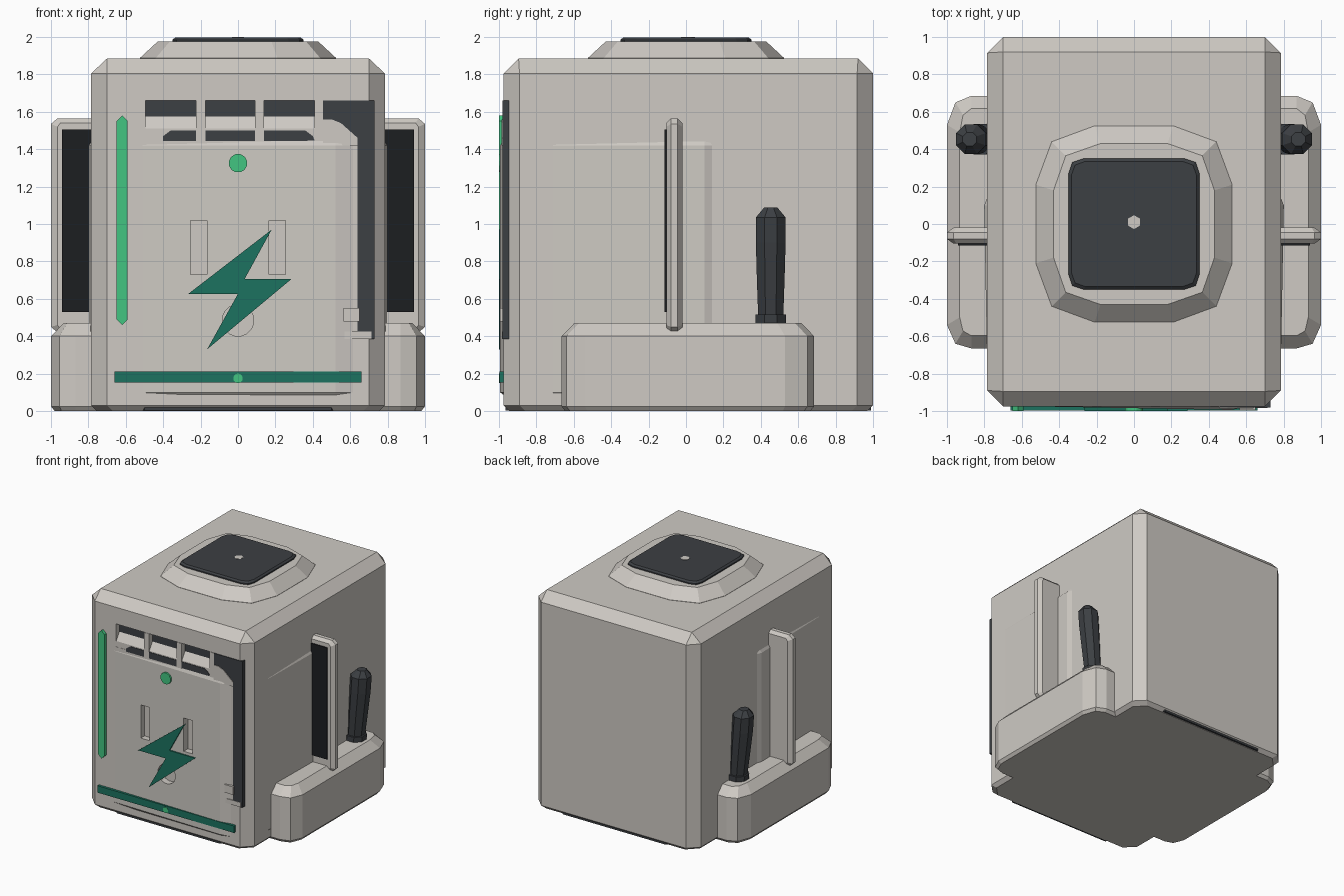
import bpy, bmesh
from math import cos, sin, pi

if "Cube" in bpy.data.objects:
    bpy.data.objects.remove(bpy.data.objects["Cube"])


def material(name, rgb):
    m = bpy.data.materials.new(name)
    m.diffuse_color = (*rgb, 1)
    m.use_nodes = True
    m.node_tree.nodes["Principled BSDF"].inputs["Base Color"].default_value = m.diffuse_color
    return m


SHELL = material("shell", (0.62, 0.59, 0.55))
DARK = material("dark", (0.045, 0.05, 0.056))
BLACK = material("black", (0.012, 0.013, 0.015))
TEAL = material("teal", (0.012, 0.17, 0.115))
GREEN = material("green", (0.055, 0.56, 0.22))


def loft(name, rings, mat=SHELL):
    """Skin a stack of equal-length rings and cap both ends."""
    bm = bmesh.new()
    vs = [[bm.verts.new(p) for p in r] for r in rings]
    n = len(vs[0])
    for a, b in zip(vs, vs[1:]):
        for i in range(n):
            j = (i + 1) % n
            bm.faces.new((a[i], a[j], b[j], b[i]))
    bm.faces.new(vs[0])
    bm.faces.new(vs[-1])
    bmesh.ops.remove_doubles(bm, verts=bm.verts, dist=1e-5)
    bmesh.ops.recalc_face_normals(bm, faces=bm.faces)
    me = bpy.data.meshes.new(name)
    bm.to_mesh(me)
    bm.free()
    me.materials.append(mat)
    ob = bpy.data.objects.new(name, me)
    bpy.context.collection.objects.link(ob)
    return ob


def at_z(pts, z):
    return [(x, y, z) for x, y in pts]


def front(name, pts, y0, y1, mat=SHELL):
    """Extrude an (x, z) outline along y."""
    return loft(name, [[(x, y, z) for x, z in pts] for y in (y0, y1)], mat)


def rect(x0, x1, z0, z1):
    return [(x0, z0), (x1, z0), (x1, z1), (x0, z1)]


def ngon(cx, cz, r, n):
    return [(cx + r * cos(2 * pi * (i + .5) / n), cz + r * sin(2 * pi * (i + .5) / n)) for i in range(n)]


def chamfered(x, y0, y1, c):
    return [(-x + c, y0), (x - c, y0), (x, y0 + c), (x, y1 - c),
            (x - c, y1), (-x + c, y1), (-x, y1 - c), (-x, y0 + c)]


def rounded(h, a, b):
    """Twelve-sided rounded square."""
    pts = []
    for k in range(4):
        c, s = round(cos(k * pi / 2)), round(sin(k * pi / 2))
        pts += [(x * c - y * s, x * s + y * c) for x, y in ((h, a), (b, b), (a, h))]
    return pts


def cut(target, cutter):
    mod = target.modifiers.new("cut", 'BOOLEAN')
    mod.operation, mod.object, mod.solver = 'DIFFERENCE', cutter, 'EXACT'
    bpy.context.view_layer.update()
    dg = bpy.context.evaluated_depsgraph_get()
    me = bpy.data.meshes.new_from_object(target.evaluated_get(dg))
    target.modifiers.clear()
    target.data = me


# Main body with chamfered edges
body = loft("body", [at_z(chamfered(.755, -.945, .97, .085), 0),
                     at_z(chamfered(.785, -.975, 1, .085), .03),
                     at_z(chamfered(.785, -.975, 1, .085), 1.805),
                     at_z(chamfered(.70, -.895, .92, 0), 1.885)])

# Dark base showing along the lower chamfers
foot = [(-.5, -.965), (.5, -.965), (.785, -.36), (.785, .37), (.5, .99), (-.5, .99), (-.785, .37), (-.785, -.36)]
loft("base_plate", [at_z(foot, .003), at_z(foot, .025)], DARK)

# Roof hatch
loft("hatch_rim", [at_z(rounded(.525, .21, .44), 1.88), at_z(rounded(.525, .21, .44), 1.887),
                   at_z(rounded(.43, .18, .365), 1.975)])
loft("hatch_pad", [at_z(rounded(.35, .27, .33), 1.95), at_z(rounded(.35, .27, .33), 1.985),
                   at_z(rounded(.335, .26, .315), 1.998)], DARK)
loft("hatch_pin", [at_z(ngon(0, .01, .037, 6), z) for z in (1.98, 2.0)])

# Front cover: a shallow wedge, thickest near its right edge
cover = [(-.51, -.9755), (.52, -.994), (.64, -.97), (.64, -.94), (-.51, -.94)]
lip = [(-.51, -.97), (.52, -.974), (.64, -.965), (.64, -.94), (-.51, -.94)]
panel = loft("front_cover", [at_z(lip, .085), at_z(cover, .10), at_z(cover, 1.42), at_z(lip, 1.455)])

# Socket openings and vent recess
cutters = [front("slot_cutter", rect(x - .043, x + .043, .73, 1.02), -1.1, -.93) for x in (-.21, .21)]
cutters.append(front("round_cutter", ngon(0, .485, .085, 16), -1.1, -.93))
for c in cutters:
    cut(panel, c)
    cut(body, c)
vent = front("vent_cutter", rect(-.495, .455, 1.46, 1.66), -1.1, -.92)
cut(body, vent)
for c in cutters + [vent]:
    bpy.data.objects.remove(c)

# Vent backing, dividers and sloped louvres
front("vent_back", rect(-.495, .455, 1.46, 1.66), -.93, -.915, DARK)
for x in (-.2, .115, .433):
    front("vent_divider", rect(x - .025, x + .025, 1.44, 1.66), -.979, -.92)
for x0, x1 in ((-.495, -.22), (-.18, .095), (.135, .415)):
    prof = [(-.93, 1.575), (-.973, 1.51), (-.973, 1.455), (-.93, 1.455)]
    loft("louvre", [[(x, y, z) for y, z in prof] for x in (x0, x1)])
front("vent_sill", [(-.40, 1.445), (.41, 1.445), (.40, 1.47), (.36, 1.5), (-.36, 1.5), (-.40, 1.47)],
      -.977, -.94, DARK)

# Dark angled channel on the right of the front
front("channel", [(.455, 1.66), (.73, 1.66), (.73, .385), (.64, .385), (.64, 1.42), (.455, 1.42)],
      -.981, -.945, DARK)
front("channel_shoulder", [(.455, 1.42), (.64, 1.42), (.64, 1.46), (.55, 1.54), (.50, 1.56), (.455, 1.56)],
      -.986, -.95)
front("channel_foot", rect(.53, .715, .385, .425), -.984, -.95)
front("latch", rect(.565, .65, .48, .55), -.995, -.95)

# Coloured front trim
front("light_strip", [(-.62, .46), (-.59, .49), (-.59, 1.55), (-.62, 1.58), (-.65, 1.55), (-.65, .49)],
      -1, -.96, GREEN)
front("lower_band", rect(-.66, .66, .152, .212), -.998, -.96, TEAL)
front("band_light", ngon(0, .175, .026, 10), -1, -.96, GREEN)
front("status_light", ngon(0, 1.325, .05, 12), -1, -.96, GREEN)
front("bolt", [(.18, .97), (-.265, .627), (0, .627), (-.165, .33), (.285, .705), (.035, .705)],
      -.999, -.975, TEAL)

# Parts repeated on both sides
for side, s in (("right", 1), ("left", -1)):
    def m(pts):
        return [(s * x, y) for x, y in pts]

    # Thin side cover
    plate = [(.786, -.71), (.801, .10), (.785, .14), (.75, .14), (.75, -.71)]
    edge = [(.78, -.71), (.786, .10), (.78, .14), (.75, .14), (.75, -.71)]
    loft(side + "_cover", [at_z(m(edge), .085), at_z(m(plate), .10),
                           at_z(m(plate), 1.42), at_z(m(edge), 1.44)])

    # Lower side box
    def pod(i):
        return m([(.70, -.665 + i), (.87, -.665 + i), (.955 - i * .6, -.64 + i), (1 - i, -.54 + i * .6),
                  (1 - i, .53 - i * .6), (.955 - i * .6, .65 - i), (.87, .685 - i), (.70, .685 - i)])
    loft(side + "_pod", [at_z(pod(.02), 0), at_z(pod(0), .025), at_z(pod(0), .40), at_z(pod(.068), .47)])

    # Upright fin with a dark front face
    fin = [(.75, .42), (.965, .42), (1, .45), (1, 1.535), (.965, 1.565), (.75, 1.565)]
    inner = [(.75, .44), (.95, .44), (.965, .46), (.965, 1.52), (.95, 1.54), (.75, 1.54)]
    loft(side + "_fin", [[(s * x, y, z) for x, z in o]
                         for o, y in ((inner, -.105), (fin, -.08), (fin, -.045), (inner, -.02))])
    front(side + "_fin_face", [(s * x, z) for x, z in rect(.76, .94, .53, 1.505)], -.114, -.09, BLACK)

    # Leaning lever with collar
    spec = [(.45, .087, .82), (.515, .087, .825), (.516, .073, .825), (.70, .08, .842),
            (.90, .086, .862), (1.035, .086, .872), (1.075, .05, .878), (1.087, .04, .879)]
    loft(side + "_lever", [at_z(m(ngon(cx, .453, r, 8)), z) for z, r, cx in spec], DARK)
